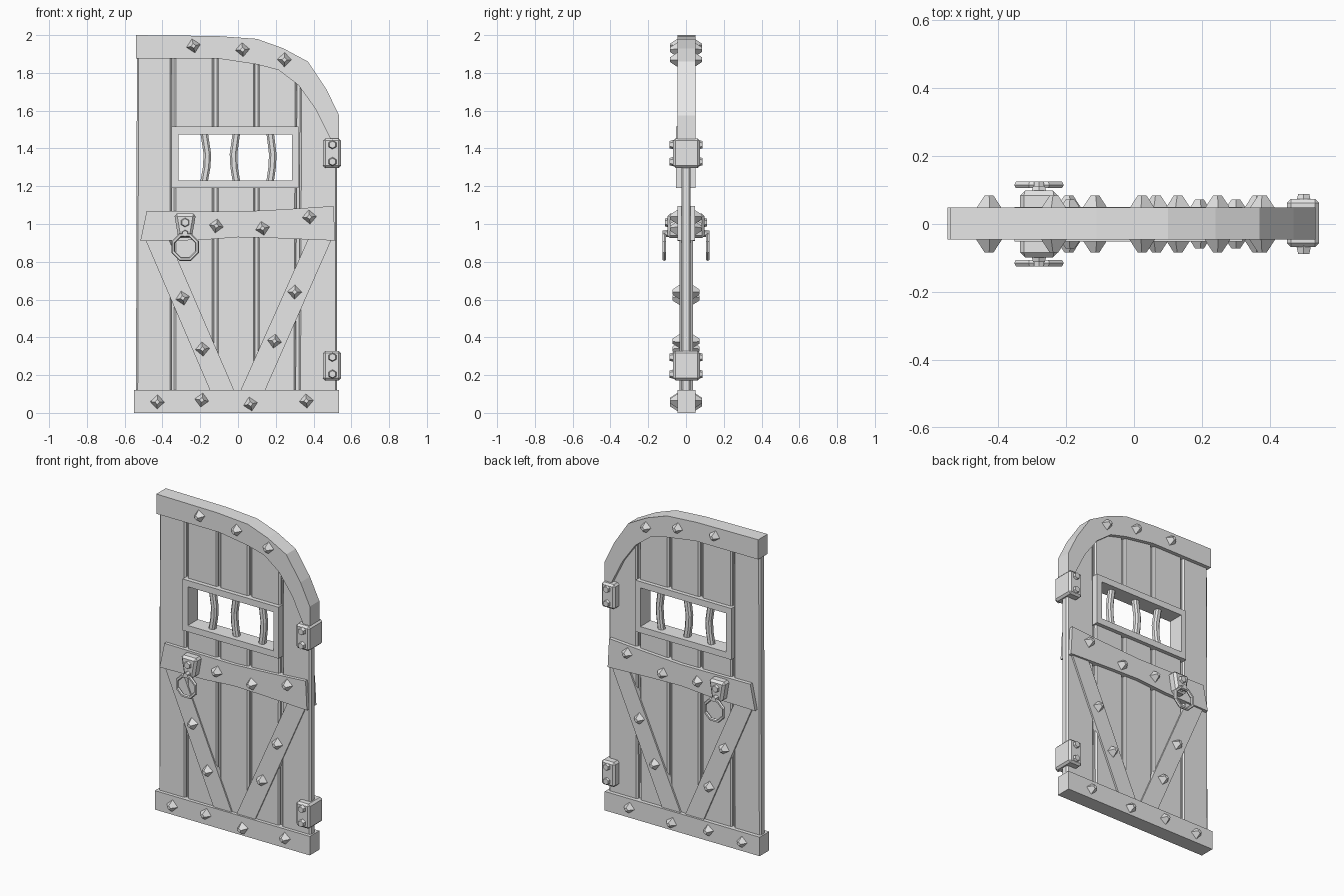
import bpy, bmesh
from math import pi, radians
from mathutils import Matrix, Vector

cube = bpy.data.objects.get("Cube")
if cube:
    bpy.data.objects.remove(cube, do_unlink=True)

grey = bpy.data.materials.new("plain grey")
grey.use_nodes = True
grey.diffuse_color = (0.8, 0.8, 0.8, 1)
grey.node_tree.nodes["Principled BSDF"].inputs["Base Color"].default_value = (0.8, 0.8, 0.8, 1)


def finish(name, bm, bevel=0):
    """Turn a bmesh into a flat shaded object, with optional chamfered edges."""
    bmesh.ops.recalc_face_normals(bm, faces=bm.faces)
    if bevel:
        edges = [e for e in bm.edges if e.calc_face_angle(0) > radians(40)]
        bmesh.ops.bevel(bm, geom=edges, offset=bevel, segments=1, affect='EDGES')
    mesh = bpy.data.meshes.new(name)
    bm.to_mesh(mesh)
    bm.free()
    mesh.materials.append(grey)
    obj = bpy.data.objects.new(name, mesh)
    bpy.context.collection.objects.link(obj)
    return obj


def prism(name, outline, y0, y1, bevel=0):
    """Extrude an x-z outline from y0 to y1."""
    bm = bmesh.new()
    face = bm.faces.new([bm.verts.new((x, y0, z)) for x, z in outline])
    new = bmesh.ops.extrude_face_region(bm, geom=[face])["geom"]
    bmesh.ops.translate(bm, vec=(0, y1 - y0, 0),
                        verts=[v for v in new if isinstance(v, bmesh.types.BMVert)])
    return finish(name, bm, bevel)


def rect(x0, x1, z0, z1):
    return [(x0, z0), (x1, z0), (x1, z1), (x0, z1)]


def cone(name, x, z, y0, y1, r0, r1, sides, turn=0):
    """Tapered peg along y, from radius r0 at y0 to r1 at y1."""
    bm = bmesh.new()
    axis = Vector((0, y1 - y0, 0))
    place = (Matrix.Translation((x, (y0 + y1) / 2, z)) @ Matrix.Rotation(turn, 4, 'Y')
             @ axis.to_track_quat('Z', 'Y').to_matrix().to_4x4())
    bmesh.ops.create_cone(bm, cap_ends=True, segments=sides, radius1=r0, radius2=r1,
                          depth=axis.length, matrix=place)
    return finish(name, bm)


# Planks and the thin core seen in the gaps
planks = [
    prism("plank_1", [(-.54, .06), (-.352, .06), (-.35, 1.93), (-.535, 1.93)], -.025, .025, .009),
    prism("plank_2", rect(-.338, -.128, .06, 1.93), -.025, .025, .009),
    prism("plank_3", rect(-.112, .09, .06, 1.93), -.025, .025, .009),
    prism("plank_4", [(.106, .06), (.305, .06), (.312, 1.8), (.106, 1.92)], -.025, .025, .009),
    prism("plank_5", [(.322, .06), (.525, .06), (.525, 1.5), (.328, 1.8)], -.025, .025, .009),
    prism("core_panel", [(-.5, .06), (.5, .06), (.5, 1.5), (.32, 1.79), (.1, 1.9), (-.5, 1.92)],
          -.006, .006),
]

# Window opening
cutter = prism("window_cutter", rect(-.33, .3, 1.21, 1.495), -.2, .2)
cutter.hide_render = True
for plank in planks:
    mod = plank.modifiers.new("window", 'BOOLEAN')
    mod.operation = 'DIFFERENCE'
    mod.solver = 'EXACT'
    mod.object = cutter
    bpy.context.view_layer.objects.active = plank
    bpy.ops.object.modifier_apply(modifier=mod.name)
bpy.data.objects.remove(cutter, do_unlink=True)

# Window frame
for name, box in (("top", rect(-.352, .32, 1.475, 1.515)), ("bottom", rect(-.352, .32, 1.19, 1.23)),
                  ("left", rect(.285, .32, 1.23, 1.475)), ("right", rect(-.352, -.315, 1.23, 1.475))):
    prism("window_frame_" + name, box, -.052, .05)

# Bent window bars
for i, (x, bend) in enumerate(((-.182, .02), (-.006, -.018), (.168, .016))):
    path = [(x, 1.21), (x + bend * .8, 1.3), (x + bend, 1.37), (x, 1.5)]
    prism(f"window_bar_{i + 1}", [(a - .02, z) for a, z in path]
          + [(a + .02, z) for a, z in reversed(path)], -.02, .02, .01)

# Arched top band and straight bottom band
outer = [(-.54, 2), (-.11, 1.995), (.1, 1.98), (.24, 1.93), (.37, 1.86), (.47, 1.71),
         (.535, 1.575), (.535, 1.38)]
inner = [(.51, 1.4), (.485, 1.46), (.41, 1.61), (.32, 1.735), (.215, 1.815), (.1, 1.845),
         (-.1, 1.875), (-.54, 1.875)]
prism("top_band", outer + inner, -.046, .049)
prism("bottom_band", rect(-.55, .535, 0, .12), -.046, .049)

# Cross band and diagonal braces
prism("cross_band", [(-.517, .91), (-.2, .915), (0, .93), (.2, .925), (.515, .912), (.505, 1.095),
                     (.25, 1.078), (0, 1.065), (-.483, 1.07)], -.046, .048)
prism("right_brace", [(-.5, .94), (-.14, .1), (-.012, .1), (-.375, .94)], -.034, .036)
prism("left_brace", [(.505, .94), (.135, .1), (.005, .1), (.38, .94)], -.034, .036)

# Pyramid studs on both sides
band_studs = [(-.236, 1.943), (.024, 1.923), (.246, 1.87), (-.115, .99), (.13, .977), (.378, 1.037),
              (-.427, .058), (-.192, .068), (.066, .047), (.362, .063)]
brace_studs = [(-.293, .608), (-.188, .338), (.3, .64), (.193, .38)]
for side, label in ((-1, "front"), (1, "back")):
    for spots, y in ((band_studs, .044), (brace_studs, .032)):
        for i, (x, z) in enumerate(spots):
            cone(f"{label}_stud", x, z, side * y, side * (y + .04), .039, .013, 4,
                 radians(-12 + 7 * (i % 4)))

# Hinges with hexagonal bolts
for z in (.25, 1.375):
    prism("hinge", rect(.45, .545, z - .078, z + .078), -.068, .074, .012)
    for side in (-1, 1):
        for dz in (-.035, .055):
            cone("hinge_bolt", .5, z + dz - .01, side * .06, side * .088, .026, .019, 6)

# Handles: plate, bolt, pin and hanging ring on both sides
for side, label in ((-1, "front"), (1, "back")):
    plate = [(-.338, 1.055), (-.316, .925), (-.245, .925), (-.222, 1.055)]
    prism(label + "_handle_plate", plate, side * .03, side * .098, .014)
    cone(label + "_handle_bolt", -.28, 1.008, side * .09, side * .112, .027, .02, 6)
    cone(label + "_handle_pin", -.28, .95, side * .08, side * .125, .02, .016, 6)
    bpy.ops.mesh.primitive_torus_add(
        major_segments=8, minor_segments=6, major_radius=.068, minor_radius=.011,
        location=(-.28, side * .115, .878), rotation=(pi / 2, pi / 8, 0))
    ring = bpy.context.object
    ring.name = label + "_handle_ring"
    ring.data.materials.append(grey)
